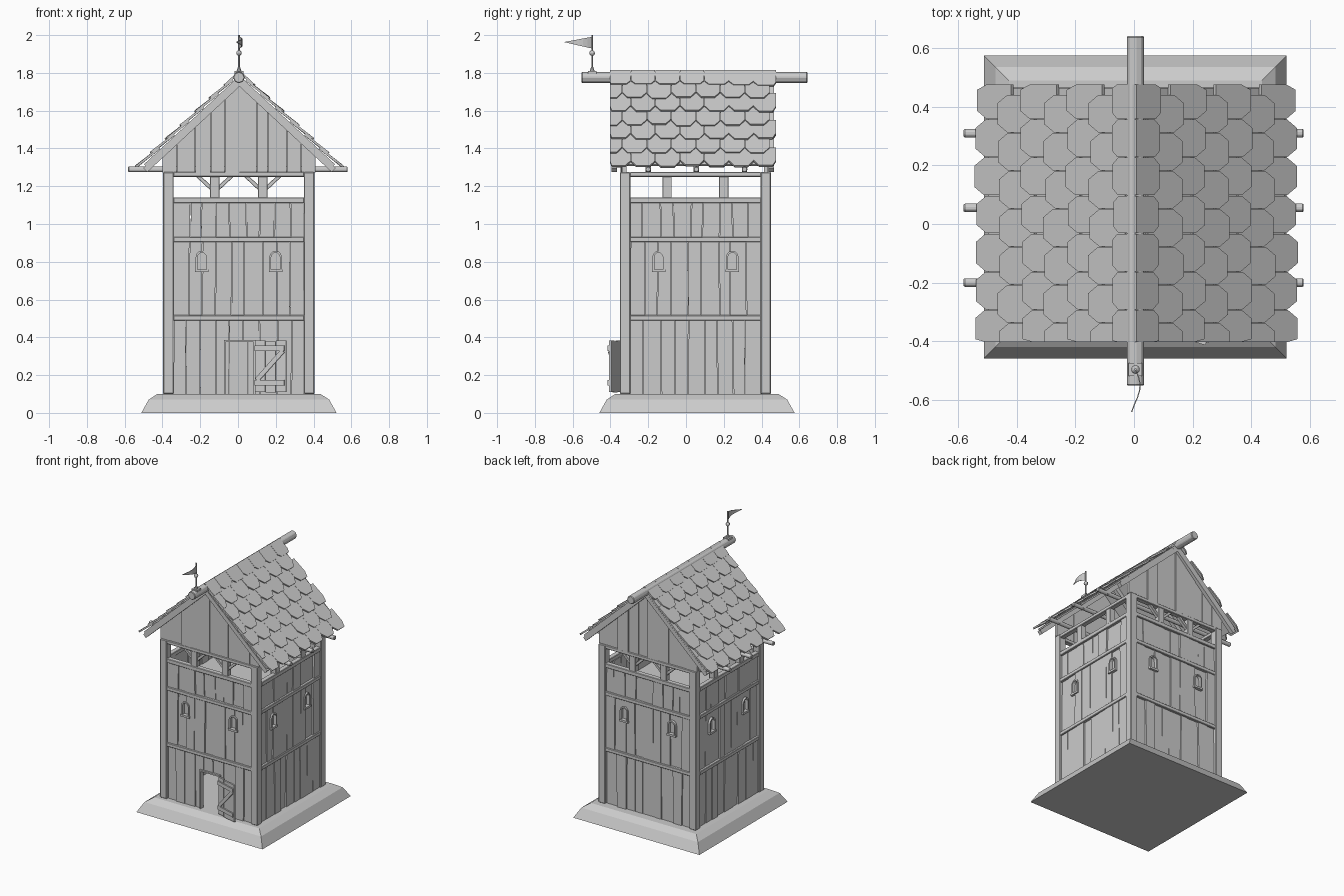
import bpy, bmesh, math, random
from mathutils import Matrix, Vector

if "Cube" in bpy.data.objects:
    bpy.data.objects.remove(bpy.data.objects["Cube"])

random.seed(4)
CX, CY = 0.004, 0.05          # tower centre
T = Matrix.Translation
I = Matrix.Identity(4)


def prism(bm, pts, d0, d1, M=I):
    """Outline in local x/z, extruded along local y from d0 to d1."""
    a = [bm.verts.new(M @ Vector((x, d0, z))) for x, z in pts]
    b = [bm.verts.new(M @ Vector((x, d1, z))) for x, z in pts]
    bm.faces.new(a)
    bm.faces.new(b[::-1])
    n = len(pts)
    for i in range(n):
        bm.faces.new((a[i], b[i], b[(i + 1) % n], a[(i + 1) % n]))


def box(bm, x0, x1, y0, y1, z0, z1, M=I):
    prism(bm, [(x0, z0), (x1, z0), (x1, z1), (x0, z1)], y0, y1, M)


def bar(bm, p, q, w, d0, d1, M=I):
    """Straight timber between two x/z points."""
    p, q = Vector(p), Vector(q)
    n = (q - p).normalized().orthogonal() * w / 2
    prism(bm, [p + n, q + n, q - n, p - n], d0, d1, M)


def finish(bm, name, bevel=0):
    bmesh.ops.recalc_face_normals(bm, faces=bm.faces)
    me = bpy.data.meshes.new(name)
    bm.to_mesh(me)
    bm.free()
    ob = bpy.data.objects.new(name, me)
    bpy.context.collection.objects.link(ob)
    if bevel:
        m = ob.modifiers.new("bevel", 'BEVEL')
        m.width, m.segments = bevel, 1
    return ob


def edges(a, b, n, jit):
    return [a] + [a + (b - a) * i / n + random.uniform(-jit, jit) for i in range(1, n)] + [b]


def arch(hw, z0, spring, n=6):
    return [(-hw, z0)] + [(-hw * math.cos(math.pi * i / n), spring + hw * math.sin(math.pi * i / n))
                          for i in range(n + 1)] + [(hw, z0)]


SIDES = [T((CX, CY, 0)) @ Matrix.Rotation(k * math.pi / 2, 4, 'Z') for k in range(4)]

# Stone base with a two-step slope
bm = bmesh.new()
rings = []
for h, z in ((0.517, 0), (0.478, 0.07), (0.432, 0.1)):
    rings.append([bm.verts.new((0.005 + sx * h, 0.058 + sy * h, z))
                  for sx, sy in ((-1, -1), (1, -1), (1, 1), (-1, 1))])
for r, s in zip(rings, rings[1:]):
    for i in range(4):
        bm.faces.new((r[i], r[(i + 1) % 4], s[(i + 1) % 4], s[i]))
bm.faces.new(rings[0])
bm.faces.new(rings[-1])
finish(bm, "stone_base")

# Corner posts
bm = bmesh.new()
for M in SIDES:
    box(bm, -0.4, -0.345, -0.4, -0.345, 0.1, 1.275, M)
finish(bm, "corner_posts", 0.004)

# Rails, lookout posts and braces
rails, look = bmesh.new(), bmesh.new()
for k, M in enumerate(SIDES):
    for z0, z1 in ((0.49, 0.517), (0.905, 0.932), (1.11, 1.14), (1.25, 1.275)):
        box(rails, -0.347, 0.347, -0.397, -0.36, z0, z1, M)
    for s in (-1, 1):
        u = s * (0.15 if k % 2 else 0.127)
        box(look, u - 0.024, u + 0.024, -0.393, -0.35, 1.13, 1.255, M)
        if k % 2 == 0:
            for t in (-1, 1):
                bar(look, (u + t * 0.015, 1.185), (u + t * 0.09, 1.255), 0.02, -0.385, -0.36, M)
finish(rails, "wall_rails", 0.003)
finish(look, "lookout_posts", 0.002)

# Lookout floor
bm = bmesh.new()
box(bm, CX - 0.365, CX + 0.365, CY - 0.365, CY + 0.365, 0.915, 0.93)
finish(bm, "lookout_floor")

# Plank walls, with window and door openings cut out
walls, cut, frames, panes = (bmesh.new() for _ in range(4))
for k, M in enumerate(SIDES):
    for z0, z1 in ((0.1, 0.492), (0.515, 0.907), (0.93, 1.112)):
        lo = edges(-0.347, 0.347, 9, 0.014)
        hi = [x + random.uniform(-0.006, 0.006) for x in lo]
        for i in range(9):
            d = -0.384 + random.uniform(-0.007, 0.007)
            g = 0.0015
            prism(walls, [(lo[i] + g, z0), (lo[i + 1] - g, z0), (hi[i + 1] - g, z1), (hi[i] + g, z1)],
                  d, d + 0.022, M)
    for u in (-0.195, 0.195):
        W = M @ T((u, 0, 0))
        inner, outer = arch(0.023, 0.76, 0.825), arch(0.033, 0.75, 0.825)
        prism(cut, arch(0.026, 0.755, 0.825), -0.43, -0.33, W)
        prism(panes, arch(0.029, 0.752, 0.825), -0.372, -0.364, W)
        for i in range(len(inner) - 1):
            prism(frames, [outer[i], outer[i + 1], inner[i + 1], inner[i]], -0.396, -0.37, W)
        box(frames, -0.036, 0.036, -0.4, -0.37, 0.745, 0.76, W)
box(cut, -0.078, 0.088, -0.43, -0.33, 0.05, 0.385, SIDES[0])
cutter = finish(cut, "opening_cutter")
cutter.hide_render = True
cutter.hide_set(True)
wall_ob = finish(walls, "plank_walls")
m = wall_ob.modifiers.new("openings", 'BOOLEAN')
m.operation, m.solver, m.object = 'DIFFERENCE', 'EXACT', cutter
finish(frames, "window_frames")
finish(panes, "window_panes")

# Door frame
bm = bmesh.new()
for a, b, c, d in ((-0.079, -0.069, 0.1, 0.387), (0.077, 0.089, 0.1, 0.387), (-0.069, 0.077, 0.376, 0.387)):
    box(bm, a, b, -0.394, -0.36, c, d, SIDES[0])
finish(bm, "door_frame")

# Open door leaf with ledges and a diagonal brace
bm = bmesh.new()
D = T((0.092, -0.349, 0)) @ Matrix.Rotation(math.radians(-17), 4, 'Z')
for i in range(3):
    box(bm, i * 0.058 + 0.001, i * 0.058 + 0.056, -0.008, 0.004, 0.11 - 0.003 * (i % 2), 0.383 - 0.004 * (i % 2), D)
for z in (0.16, 0.342):
    box(bm, 0.0, 0.165, -0.018, -0.008, z - 0.014, z + 0.014, D)
bar(bm, (0.012, 0.174), (0.155, 0.328), 0.024, -0.016, -0.008, D)
finish(bm, "door_leaf")

# Roof slopes: local x = across, y = along ridge, z = outward normal
RX, RZ, LEN, Y0, Y1 = 0.008, 1.785, 0.725, -0.403, 0.477
dx, dz = 0.733, -0.680


def slope_matrix(s):
    # columns: down slope, along the ridge, outward normal
    return Matrix(((s * dx, 0, -s * dz, RX), (0, 1, 0, 0), (dz, 0, dx, RZ), (0, 0, 0, 1)))


deck, rafters, tiles = bmesh.new(), bmesh.new(), bmesh.new()
ROWS, W = 7, 0.13
pitch = 0.106
for s in (-1, 1):
    M = slope_matrix(s)
    box(deck, 0, 0.69, Y0 + 0.012, Y1 - 0.012, -0.012, 0, M)
    for y in (-0.38, -0.2, 0.055, 0.31, 0.452):
        box(rafters, 0, 0.705, y - 0.014, y + 0.014, -0.042, -0.012, M)
    for r in range(ROWS):
        end = LEN - r * pitch
        top = r == ROWS - 1
        start = -0.02 if top else end - pitch * 1.45
        c, tip = (0.025, 0.042) if top else (0.042, 0.036)
        y = Y0 - W * (0.5 if r % 2 else 0.15)
        while y < Y1:
            ym, e = y + W / 2, end + random.uniform(-0.006, 0.006)
            lift = random.uniform(0, 0.004)
            h = W / 2 - 0.001
            outline = [(start, -h), (start, h), (e - c, h), (e, tip), (e, -tip), (e - c, -h)]
            vs = []
            for n in (0, 0.012):
                ring = []
                for a, t in outline:
                    f = (a - start) / (e - start)
                    base = 0.010 if top else 0.001 + f * (0.010 + lift)
                    ring.append(tiles.verts.new(M @ Vector((a, min(max(ym + t, Y0), Y1), base + n))))
                vs.append(ring)
            if min(ym + h, Y1) - max(ym - h, Y0) > 0.04:
                tiles.faces.new(vs[0])
                tiles.faces.new(vs[1][::-1])
                for i in range(6):
                    j = (i + 1) % 6
                    tiles.faces.new((vs[0][i], vs[1][i], vs[1][j], vs[0][j]))
            else:
                bmesh.ops.delete(tiles, geom=vs[0] + vs[1], context='VERTS')
            y += W
finish(deck, "roof_deck")
finish(rafters, "rafters")
bmesh.ops.dissolve_degenerate(tiles, dist=1e-5, edges=tiles.edges)
finish(tiles, "roof_shingles")

# Gable planks under each roof end
bm = bmesh.new()
for yc in (-0.33, 0.43):
    xs = edges(-0.4, RX, 5, 0.012) + edges(RX, 0.41, 5, 0.012)[1:]
    for a, b in zip(xs, xs[1:]):
        d = yc + random.uniform(-0.006, 0.006)
        za, zb = (1.768 - 0.928 * abs(x - RX) for x in (a, b))
        prism(bm, [(a + 0.001, 1.272), (b - 0.001, 1.272), (b - 0.001, zb), (a + 0.001, za)], d - 0.011, d + 0.011)
finish(bm, "gable_planks")


def rod(bm, p, q, r, n, r2=None):
    p, q = Vector(p), Vector(q)
    rot = (q - p).to_track_quat('Z', 'Y').to_matrix().to_4x4()
    bmesh.ops.create_cone(bm, cap_ends=True, segments=n, radius1=r, radius2=r if r2 is None else r2,
                          depth=(q - p).length, matrix=T((p + q) / 2) @ rot)


# Tie beams poking out under the eaves
bm = bmesh.new()
for y in (-0.2, 0.055, 0.31):
    rod(bm, (-0.582, y, 1.289), (0.58, y, 1.289), 0.016, 8)
finish(bm, "tie_beams", 0.004)

# Ridge beam
bm = bmesh.new()
rod(bm, (0.005, -0.552, 1.776), (0.005, 0.642, 1.776), 0.031, 8)
finish(bm, "ridge_beam", 0.004)

# Weather vane: foot, pole, ball and waving pennant
bm = bmesh.new()
box(bm, -0.018, 0.028, -0.52, -0.475, 1.795, 1.81)
rod(bm, (0.005, -0.497, 1.81), (0.005, -0.497, 1.83), 0.013, 8, 0.006)
rod(bm, (0.005, -0.497, 1.8), (0.005, -0.497, 2.0), 0.0045, 8)
bmesh.ops.create_uvsphere(bm, u_segments=10, v_segments=6, radius=0.015, matrix=T((0.005, -0.497, 1.905)))
finish(bm, "vane_pole")

bm = bmesh.new()
cols = []
for i in range(7):
    f = i / 6
    x = 0.005 + 0.016 * math.sin(f * math.pi * 1.3)
    h = 0.03 * (1 - f) + 0.001
    zc = 1.96 + 0.003 * f
    cols.append([bm.verts.new((x + o, -0.497 - 0.145 * f, zc + t * h))
                 for o, t in ((-0.002, -1), (0.002, -1), (0.002, 1), (-0.002, 1))])
for a, b in zip(cols, cols[1:]):
    for i in range(4):
        bm.faces.new((a[i], a[(i + 1) % 4], b[(i + 1) % 4], b[i]))
bm.faces.new(cols[0])
bm.faces.new(cols[-1])
finish(bm, "vane_pennant")
